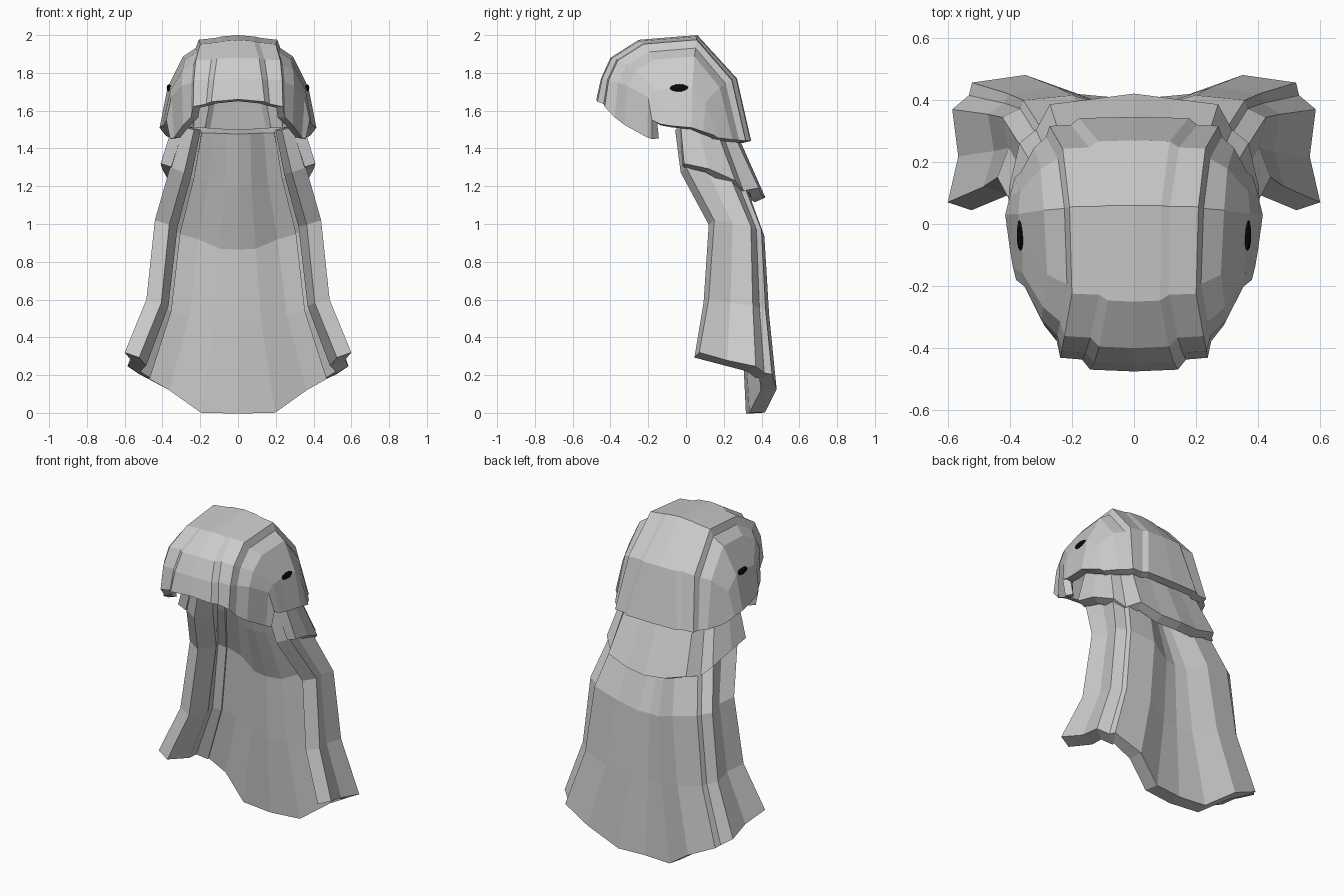
import bpy

cube = bpy.data.objects.get("Cube")
if cube:
    bpy.data.objects.remove(cube, do_unlink=True)


def material(name, value):
    mat = bpy.data.materials.new(name)
    mat.use_nodes = True
    color = (value, value, value, 1)
    mat.diffuse_color = color
    mat.node_tree.nodes["Principled BSDF"].inputs["Base Color"].default_value = color
    return mat


grey = material("pale grey", 0.6)
black = material("black", 0.003)


def blend(start, end, amount):
    return start + (end - start) * amount


def half_section(section, width, y_side, y_mid, z_side, z_mid, fullness=1, droop=1):
    """Place a unit section between its side edge and the centre line."""
    return [(width * across ** fullness,
             blend(y_side, y_mid, depth),
             blend(z_side, z_mid, height ** droop))
            for across, depth, height in section]


def layered_shell(name, section, levels, thickness):
    """Loft the section through all levels, mirror it and give it thickness."""
    verts = []
    for level in levels:
        half = half_section(section, *level)
        verts += half + [(-x, y, z) for x, y, z in half[-2::-1]]
    count = len(section) * 2 - 1
    faces = []
    for row in range(len(levels) - 1):
        for column in range(count - 1):
            top = row * count + column
            low = top + count
            faces.append((top, low, low + 1, top + 1))
    mesh = bpy.data.meshes.new(name)
    mesh.from_pydata(verts, [], faces)
    mesh.materials.append(grey)
    obj = bpy.data.objects.new(name, mesh)
    bpy.context.collection.objects.link(obj)
    solid = obj.modifiers.new("thickness", "SOLIDIFY")
    solid.thickness = thickness
    solid.offset = -1


# Cap: side panel hem, panel, groove, raised crown band and central ridge,
# lofted from the fringe hem over the crown to the nape
cap_section = [(1, 0, 0), (.9, .08, .43), (.7, .49, .77), (.54, .67, .86),
               (.5, .85, .95), (.28, .87, .97), (.21, .98, .985), (0, 1, 1)]
layered_shell("hair_cap", cap_section, [
    (.36, -.18, -.475, 1.45, 1.66, .6, 4),
    (.38, -.18, -.45, 1.55, 1.77, .7, .7),
    (.39, -.14, -.40, 1.53, 1.88, .8, .8),
    (.40, -.08, -.25, 1.52, 1.975),
    (.415, .03, .06, 1.51, 2),
    (.40, .09, .27, 1.49, 1.77, .8, .7),
    (.385, .15, .345, 1.47, 1.44, .5),
], .045)

# Middle tier: short flared layer under the cap
tier_section = [(1, 0, 0), (.98, .3, .15), (.9, .63, .5), (.77, .73, .8),
                (.66, .92, .72), (.32, .96, .95), (0, 1, 1)]
layered_shell("middle_tier", tier_section, [
    (.34, -.03, .26, 1.54, 1.5),
    (.41, -.01, .42, 1.32, 1.14),
], .06)

# Long drape: side flap, stepped fold and back panel, widening to the hem
drape_section = [(1, 0, 0), (.93, .36, .13), (.97, .73, .23), (.86, .84, .34),
                 (.84, .94, .36), (.51, 1, .61), (.22, .85, .99), (0, .81, 1)]
layered_shell("long_drape", drape_section, [
    (.31, -.03, .21, 1.52, 1.5, 1.4),
    (.36, 0, .3, 1.3, 1.22, 1.4),
    (.44, .15, .415, 1.02, .88, 1.2),
    (.485, .12, .44, .6, .47),
    (.6, .07, .48, .32, 0, .8),
], .085)

# Small dark spot on each side panel
for side, label in ((1, "left"), (-1, "right")):
    bpy.ops.mesh.primitive_ico_sphere_add(subdivisions=2, radius=1,
                                          location=(side * .366, -.035, 1.72))
    spot = bpy.context.object
    spot.name = label + "_side_spot"
    spot.scale = (.012, .052, .02)
    spot.data.materials.append(black)
